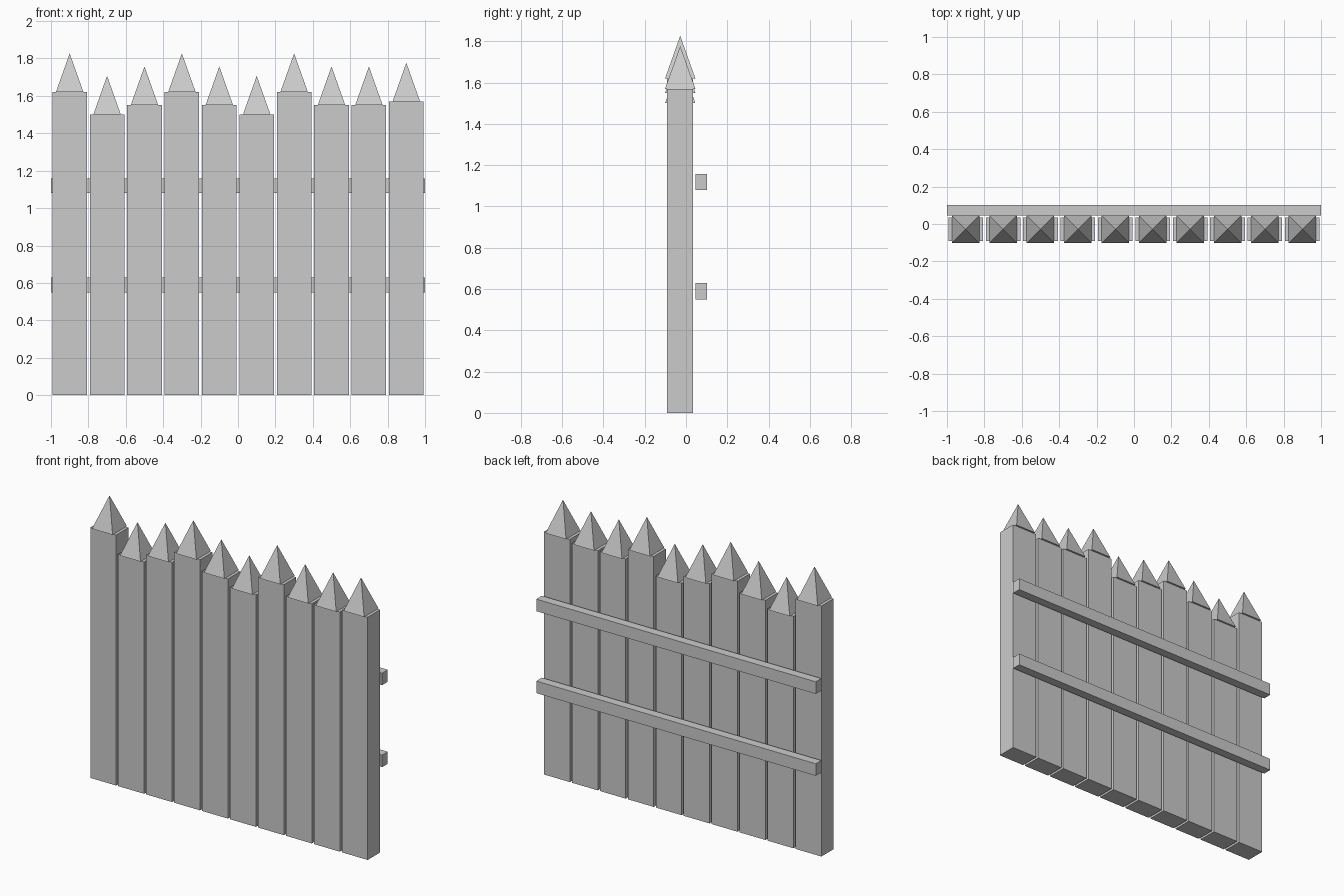
import bpy
import math

if "Cube" in bpy.data.objects:
    bpy.data.objects.remove(bpy.data.objects["Cube"])

grey = bpy.data.materials.new("plain grey")
grey.diffuse_color = (0.6, 0.6, 0.6, 1)
grey.use_nodes = True
grey.node_tree.nodes["Principled BSDF"].inputs["Base Color"].default_value = grey.diffuse_color


def finish(name):
    ob = bpy.context.object
    ob.name = name
    ob.data.materials.append(grey)
    return ob


def box(name, x, y, z):
    """Box spanning the given (low, high) ranges."""
    spans = (x, y, z)
    bpy.ops.mesh.primitive_cube_add(size=1, location=[(a + b) / 2 for a, b in spans])
    ob = finish(name)
    ob.scale = [b - a for a, b in spans]
    return ob


def spike(name, x, y, z, half, height):
    """Square pyramid with its base at height z."""
    bpy.ops.mesh.primitive_cone_add(vertices=4, radius1=half * math.sqrt(2), radius2=0,
                                    depth=height, location=(x, y, z + height / 2),
                                    rotation=(0, 0, math.pi / 4))
    return finish(name)


# Upright planks, each with a pointed cap that overhangs front and back
tops = [1.62, 1.50, 1.55, 1.62, 1.55, 1.50, 1.62, 1.55, 1.55, 1.57]
for i, top in enumerate(tops):
    x = -0.9 + 0.2 * i
    box(f"plank_{i + 1}", (x - 0.0925, x + 0.0925), (-0.092, 0.034), (0, top))
    spike(f"plank_point_{i + 1}", x, -0.028, top, 0.0735, 0.207)

# Cross rails behind the planks
for name, z in (("lower_rail", 0.55), ("upper_rail", 1.08)):
    box(name, (-1, 1), (0.045, 0.102), (z, z + 0.078))
